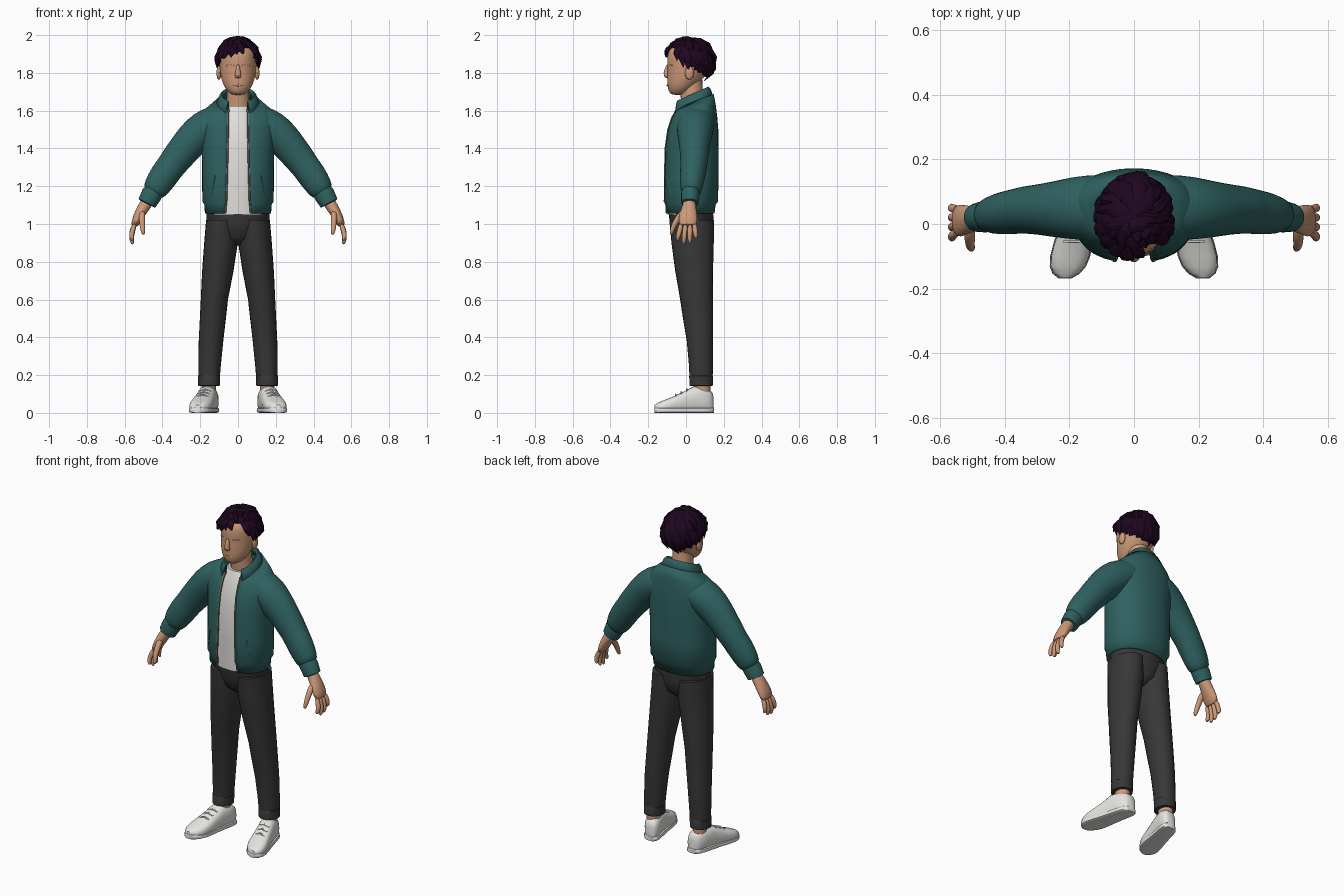
import bpy, bmesh, math, random
from mathutils import Vector

random.seed(4)


def material(name, rgb):
    m = bpy.data.materials.new(name)
    m.diffuse_color = (*rgb, 1)
    return m


TEAL = material("teal cloth", (0.028, 0.121, 0.118))
SHIRT = material("off white cotton", (0.76, 0.74, 0.71))
PANTS = material("charcoal cloth", (0.039, 0.038, 0.039))
SKIN = material("skin", (0.61, 0.32, 0.19))
HAIR = material("dark plum hair", (0.013, 0.002, 0.014))
SHOE = material("white leather", (0.78, 0.78, 0.75))
ZIP = material("zip grey", (0.25, 0.23, 0.20))


def finish(name, bm, mat, soft=False, angle=40):
    bmesh.ops.recalc_face_normals(bm, faces=bm.faces)
    me = bpy.data.meshes.new(name)
    bm.to_mesh(me)
    bm.free()
    me.materials.append(mat)
    me.polygons.foreach_set("use_smooth", [True] * len(me.polygons))
    me.set_sharp_from_angle(angle=math.radians(angle))
    ob = bpy.data.objects.new(name, me)
    bpy.context.collection.objects.link(ob)
    if soft:
        ob.modifiers.new("soften", "SUBSURF").levels = 1
    return ob


def skin_rows(bm, rows, closed):
    """Join neighbouring rows of vertices with quads."""
    for r0, r1 in zip(rows, rows[1:]):
        k = len(r0)
        for i in range(k if closed else k - 1):
            j = (i + 1) % k
            bm.faces.new((r0[i], r0[j], r1[j], r1[i]))


def loft(name, rings, mat, ref=(0, 1, 0), axis=None, n=20, p=1.0, soft=False, s=1, floor=False):
    """Closed tube through rings (x, y, z, half width, half depth along ref)."""
    bm = bmesh.new()
    cs = [Vector((r[0] * s, r[1], r[2])) for r in rings]
    rows = []
    for i, r in enumerate(rings):
        t = Vector(axis) if axis else cs[min(i + 1, len(cs) - 1)] - cs[max(i - 1, 0)]
        t.normalize()
        b = Vector(ref)
        b = (b - t * b.dot(t)).normalized()
        a = t.cross(b)
        row = []
        for k in range(n):
            c, d = math.cos(2 * math.pi * k / n), math.sin(2 * math.pi * k / n)
            q = cs[i] + a * r[3] * math.copysign(abs(c) ** p, c) + b * r[4] * math.copysign(abs(d) ** p, d)
            if floor:
                q.z = max(q.z, 0)
            row.append(bm.verts.new(q))
        rows.append(row)
    skin_rows(bm, rows, True)
    bm.faces.new(rows[0])
    bm.faces.new(rows[-1])
    return finish(name, bm, mat, soft)


def open_shell(name, rows, mat, thick, n=36, p=0.88):
    """Garment shell open at the front; rows (z, y, rx, ry, half gap, tilt)."""
    bm = bmesh.new()
    grid = []
    for z, cy, rx, ry, gap, tilt in rows:
        a0 = math.asin((gap / rx) ** (1 / p))
        row = []
        for k in range(n + 1):
            a = a0 + (2 * math.pi - 2 * a0) * k / n
            sn, c = math.sin(a), math.cos(a)
            y = -ry * math.copysign(abs(c) ** p, c)
            row.append(bm.verts.new((rx * math.copysign(abs(sn) ** p, sn), cy + y, z + tilt * y)))
        grid.append(row)
    skin_rows(bm, grid, False)
    edge = [r[0].co.copy() for r in grid]
    m = finish(name, bm, mat).modifiers.new("cloth", "SOLIDIFY")
    m.thickness, m.offset = thick, 0
    return edge


def ball(name, loc, scale, mat):
    bm = bmesh.new()
    bmesh.ops.create_uvsphere(bm, u_segments=16, v_segments=10, radius=1)
    for v in bm.verts:
        v.co = Vector((v.co.x * scale[0] + loc[0], v.co.y * scale[1] + loc[1], v.co.z * scale[2] + loc[2]))
    return finish(name, bm, mat)


UP = (0, 0, 1)

# Jacket body with hem band, collar and zip
zip_path = open_shell("jacket_body", [
    (1.055, .020, .170, .126, .068, 0), (1.105, .022, .174, .130, .064, 0), (1.12, .025, .184, .140, .062, 0),
    (1.25, .027, .185, .140, .058, 0), (1.40, .029, .187, .138, .055, 0), (1.50, .036, .198, .130, .053, 0),
    (1.565, .043, .200, .117, .052, .05), (1.605, .046, .168, .107, .052, .2),
    (1.645, .044, .112, .098, .050, .42)], TEAL, .010)
open_shell("jacket_collar", [
    (1.63, .03, .088, .090, .050, .45), (1.675, .03, .078, .084, .050, .45), (1.683, .03, .085, .089, .052, .45),
    (1.67, .032, .096, .095, .056, .45), (1.618, .036, .119, .107, .068, .45)], TEAL, .008)
for s, side in ((1, "left"), (-1, "right")):
    loft(side + "_zip", [(q.x, q.y - .003, q.z, .005, .006) for q in zip_path], ZIP, n=6, s=s)
    loft(side + "_pocket_welt", [(.140, -.074, 1.16, .004, .008), (.120, -.087, 1.26, .004, .008)], TEAL, n=8, s=s)

# T-shirt and neck
loft("t_shirt", [(0, .02, 1.05, .155, .118), (0, .027, 1.25, .166, .129), (0, .03, 1.42, .168, .128),
                 (0, .036, 1.52, .155, .115), (0, .04, 1.58, .12, .098), (0, .04, 1.625, .078, .078)],
     SHIRT, axis=UP, n=28)
loft("neck", [(0, .05, 1.55, .075, .07), (0, .04, 1.63, .064, .064), (0, .03, 1.69, .058, .060),
              (0, .025, 1.78, .058, .06)], SKIN, axis=UP)

# Head: rings given as height, front, back, half width
face = [(1.683, -.070, -.020, .025), (1.692, -.086, .010, .045), (1.712, -.095, .035, .064), (1.74, -.100, .065, .080),
        (1.78, -.100, .100, .092), (1.83, -.098, .128, .098), (1.88, -.102, .138, .101), (1.92, -.094, .132, .096),
        (1.96, -.055, .095, .065)]
loft("head", [(0, (f + b) / 2, z, w, (b - f) / 2) for z, f, b, w in face], SKIN, axis=UP, n=24, soft=True)
loft("nose", [(0, -.092, 1.850, .009, .010), (0, -.103, 1.815, .012, .014), (0, -.106, 1.785, .020, .016),
              (0, -.096, 1.770, .014, .010)], SKIN, axis=UP, n=10, soft=True)
loft("lips", [(-.026, -.092, 1.737, .003, .003), (0, -.098, 1.734, .006, .005), (.026, -.092, 1.737, .003, .003)],
     SKIN, n=8)
for s, side in ((1, "left"), (-1, "right")):
    ball(side + "_ear", (s * .101, .018, 1.800), (.013, .024, .036), SKIN)
    loft(side + "_eyelid", [(.022, -.094, 1.838, .003, .003), (.042, -.086, 1.841, .005, .004),
                            (.062, -.074, 1.838, .003, .003)], SKIN, n=8, s=s)

# Hair: cropped cap plus overlapping locks flowing down from the crown
HC, HR = Vector((0, .02, 1.862)), Vector((.107, .125, .120))
bm = bmesh.new()
bmesh.ops.create_uvsphere(bm, u_segments=32, v_segments=24, radius=1)
bmesh.ops.delete(bm, geom=[v for v in bm.verts if v.co.z * HR.z + HC.z < 1.828 - .085 * v.co.y
                           or (.15 < v.co.x < .75 and v.co.y < -.5 and v.co.z < .52)], context="VERTS")
for v in bm.verts:
    v.co = HC + v.co * HR
finish("hair_cap", bm, HAIR).modifiers.new("body", "SOLIDIFY").thickness = .012


def lock(name, az, start, end, width, sweep=.25, lift=0.0):
    pts = []
    for t, l in ((0, .98), (.3, 1.03), (.65, 1.055 + lift), (1, 1.05 + lift)):
        a, pol = az + sweep * t, start + (end - start) * t
        d = Vector((math.sin(pol) * math.sin(a), -math.sin(pol) * math.cos(a), math.cos(pol)))
        pts.append(HC + d * HR * l)
    size = ((.4, .006), (.9, .012), (.75, .011), (.08, .002))
    loft(name, [(*q, width * w, h) for q, (w, h) in zip(pts, size)], HAIR, ref=pts[1] + pts[2] - 2 * HC, n=6)


for layer, (t, count) in enumerate(((.04, 9), (.26, 15), (.50, 20))):
    for i in range(count):
        az = 2 * math.pi * (i + .5 * layer + random.uniform(-.3, .3)) / count
        back = (1 - math.cos(az)) / 2
        low = math.radians(78 + 30 * back + 34 * back ** 2)
        if az < .85:                # parting that leaves the brow open on one side
            low *= .68
        lock("hair_lock_%d_%d" % (layer, i), az, low * t, low * (t + .47 + random.uniform(-.05, .05)),
             random.uniform(.022, .034), random.uniform(.05, .4), random.uniform(-.01, .045))
for i, (az, end, lift) in enumerate(((-1.45, 110, .03), (-1.15, 103, .06), (-.8, 92, .07), (-.45, 84, .07),
                                     (-.12, 80, .06), (.95, 88, .08), (1.2, 104, .08), (1.4, 112, .04))):
    lock("fringe_%d" % i, az, math.radians(40), math.radians(end), .029, .12 if az > 0 else -.2, lift)

# Trousers seat
loft("trouser_seat", [(0, .035, .885, .015, .05), (0, .033, .925, .10, .098), (0, .03, 1.0, .167, .117),
                      (0, .025, 1.085, .166, .117)], PANTS, axis=UP, n=28)

for s, side in ((1, "left"), (-1, "right")):
    # Sleeve, reaching over the shoulder, and cuff
    loft(side + "_sleeve", [
        (.05, .055, 1.560, .078, .095), (.11, .052, 1.542, .091, .102), (.175, .049, 1.507, .101, .100),
        (.24, .045, 1.45, .094, .088), (.29, .045, 1.39, .086, .079), (.338, .043, 1.33, .082, .074),
        (.352, .041, 1.31, .077, .071), (.39, .035, 1.26, .079, .069), (.435, .028, 1.19, .070, .060),
        (.456, .025, 1.157, .056, .048)], TEAL, soft=True, s=s)
    loft(side + "_cuff", [(.445, .024, 1.173, .053, .047), (.458, .023, 1.155, .055, .049),
                          (.482, .020, 1.110, .050, .045), (.483, .020, 1.108, .040, .036)], TEAL, s=s)
    # Hand
    loft(side + "_palm", [(.46, .02, 1.15, .036, .032), (.492, .018, 1.10, .033, .034), (.517, .013, 1.06, .030, .047),
                          (.538, .010, 1.02, .025, .052), (.552, .010, .985, .018, .048)], SKIN, n=14, soft=True, s=s)
    for i, drop in enumerate((.075, .095, .09, .065)):
        y0, y1 = -.026 + .0235 * i, -.044 + .032 * i
        loft("%s_finger_%d" % (side, i + 1), [
            (.544, y0, 1.005, .014, .014), (.563, (y0 + y1) / 2, .99 - drop * .45, .014, .014),
            (.564, y1, .99 - drop * .8, .013, .013), (.557, y1, .986 - drop, .007, .007)],
            SKIN, n=10, soft=True, s=s)
    loft(side + "_thumb", [(.508, -.005, 1.07, .018, .018), (.508, -.040, 1.035, .018, .018),
                           (.507, -.064, .995, .015, .015), (.503, -.075, .960, .013, .013),
                           (.500, -.079, .942, .006, .006)], SKIN, ref=(1, 0, 0), n=10, soft=True, s=s)
    # Trouser leg with turned-up hem
    loft(side + "_trouser_leg", [
        (.086, .03, 1.02, .083, .118), (.090, .035, .90, .089, .112), (.107, .043, .75, .083, .100),
        (.125, .056, .60, .072, .087), (.133, .064, .50, .069, .080), (.143, .074, .38, .065, .070),
        (.150, .079, .26, .060, .064), (.153, .080, .18, .056, .061)], PANTS, axis=UP, n=24, s=s)
    loft(side + "_hem", [(.153, .08, .200, .055, .060), (.153, .08, .196, .059, .063), (.154, .08, .145, .058, .062),
                         (.154, .08, .142, .050, .054)], PANTS, axis=UP, n=24, s=s)
    loft(side + "_ankle", [(.154, .085, .19, .040, .044), (.155, .085, .09, .038, .044)], SKIN, axis=UP, s=s)
    # Shoe: heel to toe, turned outward; rows are y, half width, height
    last = [(.146, .022, .085), (.138, .035, .110), (.120, .045, .125), (.085, .049, .138), (.040, .050, .140),
            (-.01, .053, .114), (-.06, .058, .090), (-.10, .059, .074), (-.13, .053, .062), (-.152, .039, .052),
            (-.166, .018, .042)]
    line = lambda y: .155 + (.085 - y) * .23
    loft(side + "_shoe", [(line(y), y, h / 2, w, h / 2) for y, w, h in last],
         SHOE, ref=UP, axis=(0, 1, 0), p=.75, n=20, floor=True, s=s)
    loft(side + "_sole", [(line(y), y * 1.01, .014, w + .003, .014) for y, w, h in last],
         SHOE, ref=UP, axis=(0, 1, 0), p=.4, n=16, s=s)
    for i in range(3):
        y, z = .005 - .03 * i, .124 - .0135 * i
        loft("%s_lace_%d" % (side, i + 1), [(line(y) - .03, y, z - .010, .005, .005), (line(y), y, z, .005, .005),
                                            (line(y) + .03, y, z - .010, .005, .005)], SHOE, n=6, s=s)
